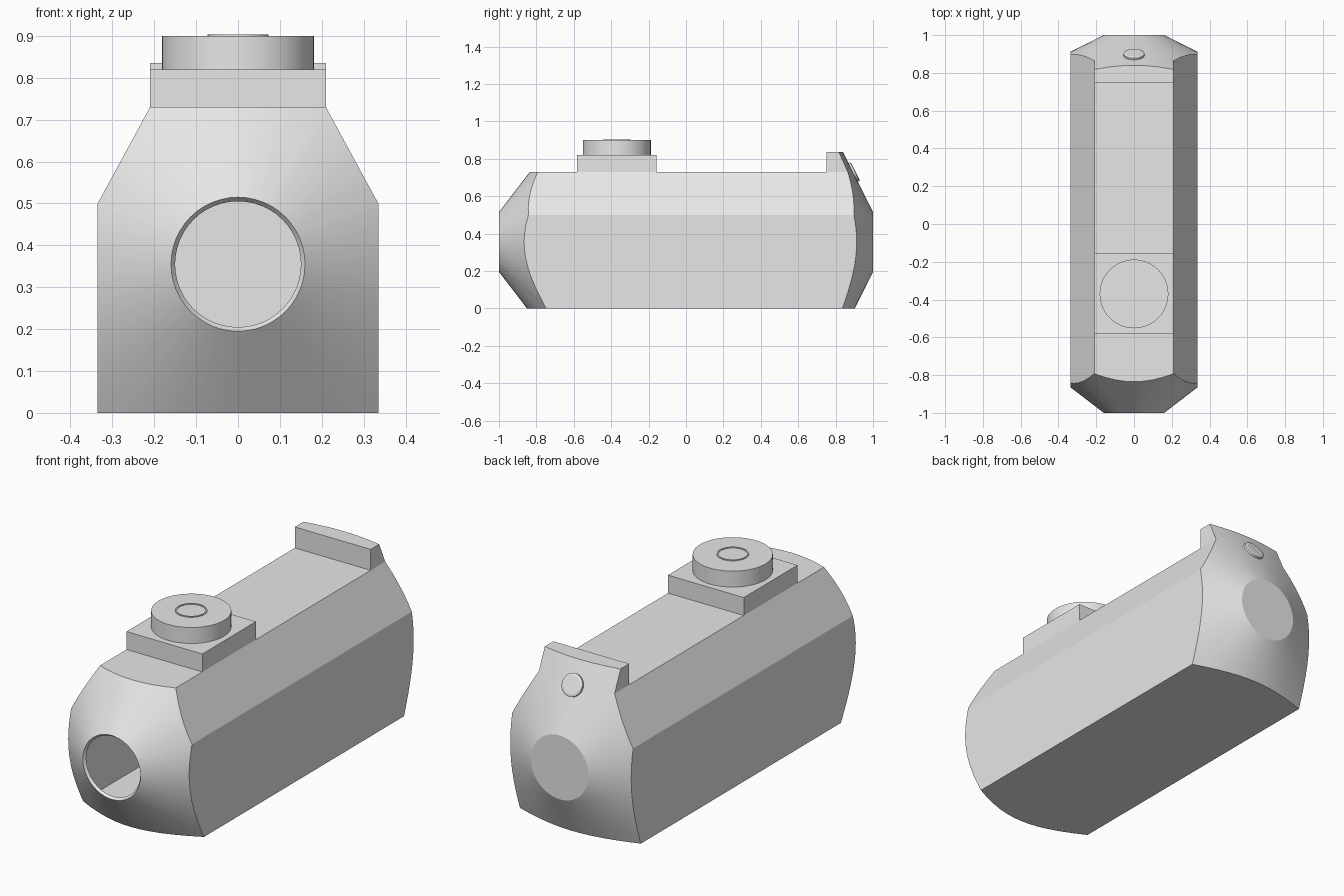
import bpy, bmesh, math
from mathutils import Matrix, Vector

if "Cube" in bpy.data.objects:
    bpy.data.objects.remove(bpy.data.objects["Cube"])

grey = bpy.data.materials.new("plain_grey")
grey.diffuse_color = (0.8, 0.8, 0.8, 1)
grey.use_nodes = True
grey.node_tree.nodes["Principled BSDF"].inputs["Base Color"].default_value = grey.diffuse_color
AXIS_Z = 0.355  # height of the long axis of the turned end cones


def finish(name, bm, smooth=False):
    bmesh.ops.recalc_face_normals(bm, faces=bm.faces)
    me = bpy.data.meshes.new(name)
    bm.to_mesh(me)
    bm.free()
    ob = bpy.data.objects.new(name, me)
    bpy.context.scene.collection.objects.link(ob)
    me.materials.append(grey)
    if smooth:
        shade(ob)
    return ob


def shade(ob):
    bpy.ops.object.select_all(action='DESELECT')
    bpy.context.view_layer.objects.active = ob
    ob.select_set(True)
    bpy.ops.object.shade_smooth_by_angle(angle=math.radians(20))


def lathe(bm, profile, steps, matrix, closed=False):
    """Turn (radius, height) points about local z; cap the ends unless closed."""
    rings = [[bm.verts.new(matrix @ Vector((r * math.cos(a), r * math.sin(a), h)))
              for a in (2 * math.pi * i / steps for i in range(steps))]
             for r, h in profile]
    pairs = list(zip(rings, rings[1:]))
    if closed:
        pairs.append((rings[-1], rings[0]))
    else:
        bm.faces.new(rings[0])
        bm.faces.new(rings[-1])
    for a, b in pairs:
        for i in range(steps):
            j = (i + 1) % steps
            bm.faces.new((a[i], a[j], b[j], b[i]))


# Body: six-sided prism, with the rear end of its top raised into a lip
half = [(0.335, 0), (0.335, 0.5), (0.21, 0.73)]
section = half + [(-x, z) for x, z in reversed(half)]
bm = bmesh.new()
rings = [[bm.verts.new((x, y, z)) for x, z in section] for y in (-1.1, 0.75, 1.1)]
bm.faces.new(rings[0])
bm.faces.new(rings[-1])
for a, b in zip(rings, rings[1:]):
    for i in range(6):
        j = (i + 1) % 6
        f = bm.faces.new((a[i], a[j], b[j], b[i]))
        if i == 2:
            lip_top = f
bmesh.ops.recalc_face_normals(bm, faces=bm.faces)
out = bmesh.ops.extrude_face_region(bm, geom=[lip_top])
bmesh.ops.delete(bm, geom=[lip_top], context='FACES_ONLY')
bmesh.ops.translate(bm, vec=(0, 0, 0.105),
                    verts=[v for v in out['geom'] if isinstance(v, bmesh.types.BMVert)])
body = finish("body", bm)

# Turned solid that trims both ends into cones
bm = bmesh.new()
to_y = Matrix.Translation((0, 0, AXIS_Z)) @ Matrix.Rotation(math.radians(-90), 4, 'X')
lathe(bm, [(0.16, -1), (0.6, -0.662), (0.6, 0.78), (0.16, 1)], 48, to_y)
cutter = finish("end_cutter", bm)
cutter.hide_render = True
mod = body.modifiers.new("trim", 'BOOLEAN')
mod.operation = 'INTERSECT'
mod.solver = 'EXACT'
mod.object = cutter
bpy.context.view_layer.objects.active = body
bpy.ops.object.modifier_apply(modifier="trim")
bpy.data.objects.remove(cutter)

# Open the front end and give the hollow body a thin wall
bm = bmesh.new()
bm.from_mesh(body.data)
bmesh.ops.delete(bm, context='FACES', geom=[
    f for f in bm.faces if all(v.co.y < -0.999 for v in f.verts)])
bm.to_mesh(body.data)
bm.free()
mod = body.modifiers.new("wall", 'SOLIDIFY')
mod.thickness = 0.016
mod.offset = -1
bpy.ops.object.modifier_apply(modifier="wall")
shade(body)

# Square mount on top
bm = bmesh.new()
bmesh.ops.create_cube(bm, size=1, matrix=Matrix.Translation((0, -0.37, 0.775))
                      @ Matrix.Diagonal((0.42, 0.425, 0.09, 1)))
finish("dial_mount", bm)

# Round dial with a fine raised ring
bm = bmesh.new()
lathe(bm, [(0.182, 0.82), (0.182, 0.9)], 48, Matrix.Translation((0, -0.37, 0)))
finish("dial", bm, True)
bm = bmesh.new()
lathe(bm, [(0.073, 0.895), (0.073, 0.904), (0.066, 0.904), (0.066, 0.895)], 32,
      Matrix.Translation((0, -0.37, 0)), closed=True)
finish("dial_ring", bm, True)

# Small button lying on the rear cone
bm = bmesh.new()
tilt = Vector((0, 2, 1)).to_track_quat('Z', 'Y').to_matrix().to_4x4()
lathe(bm, [(0.055, -0.012), (0.055, 0.014), (0.045, 0.018)], 32,
      Matrix.Translation((0, 0.89, 0.725)) @ tilt)
finish("rear_button", bm, True)
